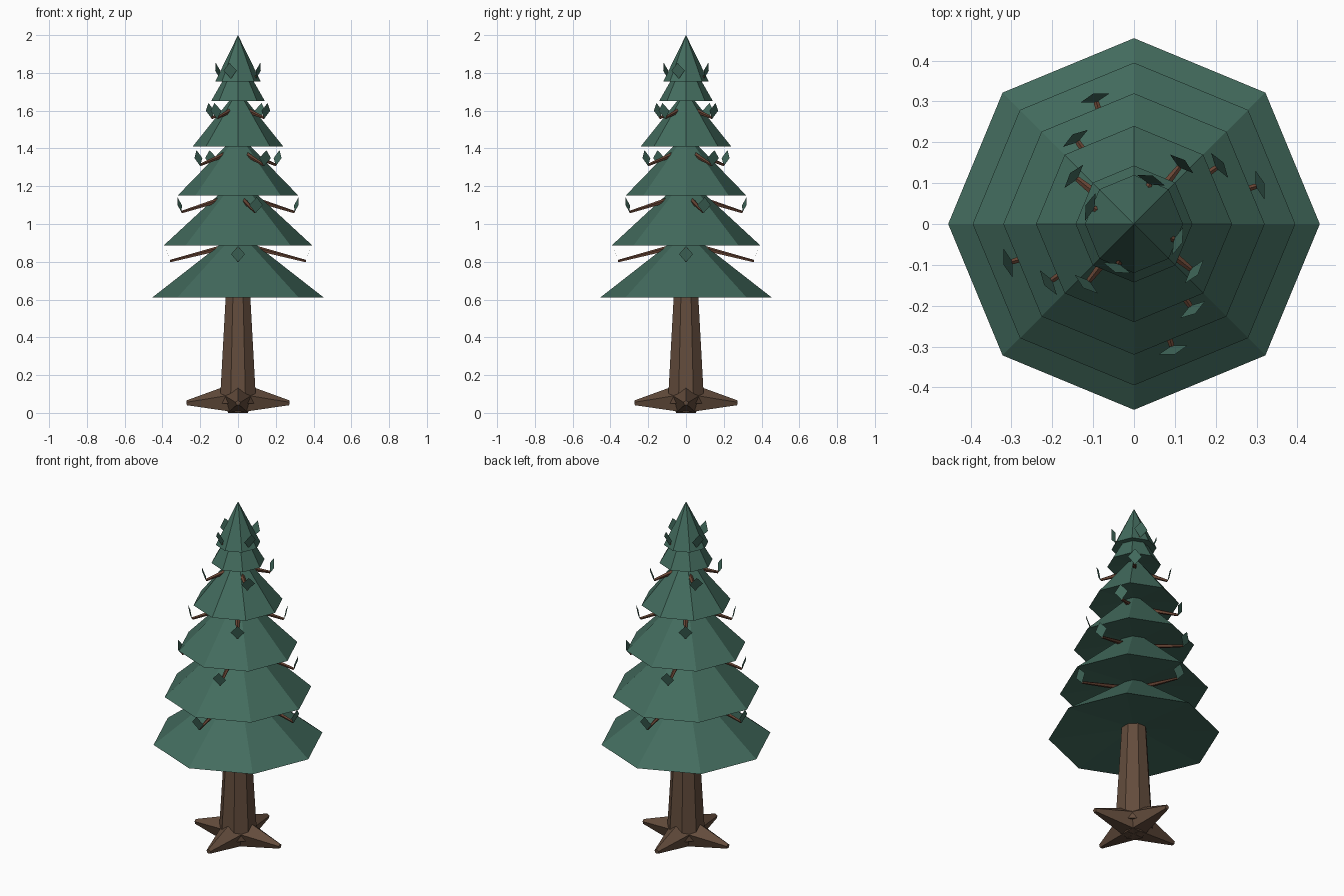
import bpy, bmesh, math
from mathutils import Vector, Matrix

if "Cube" in bpy.data.objects:
    bpy.data.objects.remove(bpy.data.objects["Cube"])


def material(name, rgb):
    m = bpy.data.materials.new(name)
    m.diffuse_color = (*rgb, 1)
    m.use_nodes = True
    m.node_tree.nodes["Principled BSDF"].inputs["Base Color"].default_value = m.diffuse_color
    return m


GREEN = material("pine green", (0.056, 0.150, 0.112))
BARK = material("bark brown", (0.125, 0.072, 0.045))
TWIG = material("branch brown", (0.140, 0.060, 0.035))


def finish(name, bm, mat):
    me = bpy.data.meshes.new(name)
    bm.to_mesh(me)
    bm.free()
    me.materials.append(mat)
    ob = bpy.data.objects.new(name, me)
    bpy.context.collection.objects.link(ob)


def limb(bm, p0, p1, r0, r1, sides, phase=math.pi / 2):
    """Tapered prism between two points; rings start at the upward side."""
    p0, p1 = Vector(p0), Vector(p1)
    axis = (p1 - p0).normalized()
    ref = Vector((0, 0, 1)) if abs(axis.z) < 0.9 else Vector((0, 1, 0))
    side = ref.cross(axis).normalized()
    up = axis.cross(side)
    rings = []
    for p, r in ((p0, r0), (p1, r1)):
        rings.append([bm.verts.new(p + r * (side * math.cos(a) + up * math.sin(a)))
                      for a in (phase + math.tau * i / sides for i in range(sides))])
    for i in range(sides):
        j = (i + 1) % sides
        bm.faces.new((rings[0][i], rings[0][j], rings[1][j], rings[1][i]))
    bm.faces.new(rings[0][::-1])
    bm.faces.new(rings[1])


# trunk: octagonal, flat side to the front
bm = bmesh.new()
limb(bm, (0, 0, 0.05), (0, 0, 1.6), 0.104, 0.012, 8, math.pi / 8)
finish("trunk", bm, BARK)

# four pentagonal roots
bm = bmesh.new()
for k in range(4):
    a = k * math.pi / 2
    limb(bm, (0, 0, 0.073), (0.272 * math.cos(a), 0.272 * math.sin(a), 0.052),
         0.09, 0.014, 5)
finish("roots", bm, BARK)

# foliage tiers: base height, radius, apex height
TIERS = [(0.61, 0.455, 0.965), (0.885, 0.395, 1.25), (1.15, 0.32, 1.48),
         (1.41, 0.24, 1.71), (1.65, 0.143, 1.90), (1.755, 0.12, 2.0)]
for n, (z, r, top) in enumerate(TIERS):
    bm = bmesh.new()
    rim = [bm.verts.new((r * math.cos(i * math.pi / 4), r * math.sin(i * math.pi / 4), z))
           for i in range(8)]
    apex = bm.verts.new((0, 0, top))
    hollow = bm.verts.new((0, 0, z + 0.1 * r))
    for i in range(8):
        j = (i + 1) % 8
        bm.faces.new((rim[i], rim[j], apex))
        bm.faces.new((rim[j], rim[i], hollow))
    finish(f"foliage_tier_{n + 1}", bm, GREEN)

# branches with diamond leaves, each ring turned a little further
# tip radius, tip height, rise towards trunk
RINGS = [(0.36, 0.803, 0.085), (0.312, 1.063, 0.085), (0.243, 1.312, 0.075),
         (0.177, 1.562, 0.05), (0.104, 1.775, 0.03)]
twigs, leaves = bmesh.new(), bmesh.new()
for n, (r, z, rise) in enumerate(RINGS):
    for k in range(4):
        rot = Matrix.Rotation(0.3 * n + k * math.pi / 2, 3, 'Z')
        limb(twigs, rot @ Vector((0.03, 0, z + rise)), rot @ Vector((r, 0, z)),
             0.016, 0.007, 5)
        pts = ((0, 0, -0.005), (0.011, 0.037, 0.037), (0.023, 0, 0.079), (0.011, -0.037, 0.037))
        leaves.faces.new([leaves.verts.new(rot @ Vector((r + x, y, z + h)))
                          for x, y, h in pts])
finish("branches", twigs, TWIG)
finish("leaves", leaves, GREEN)
